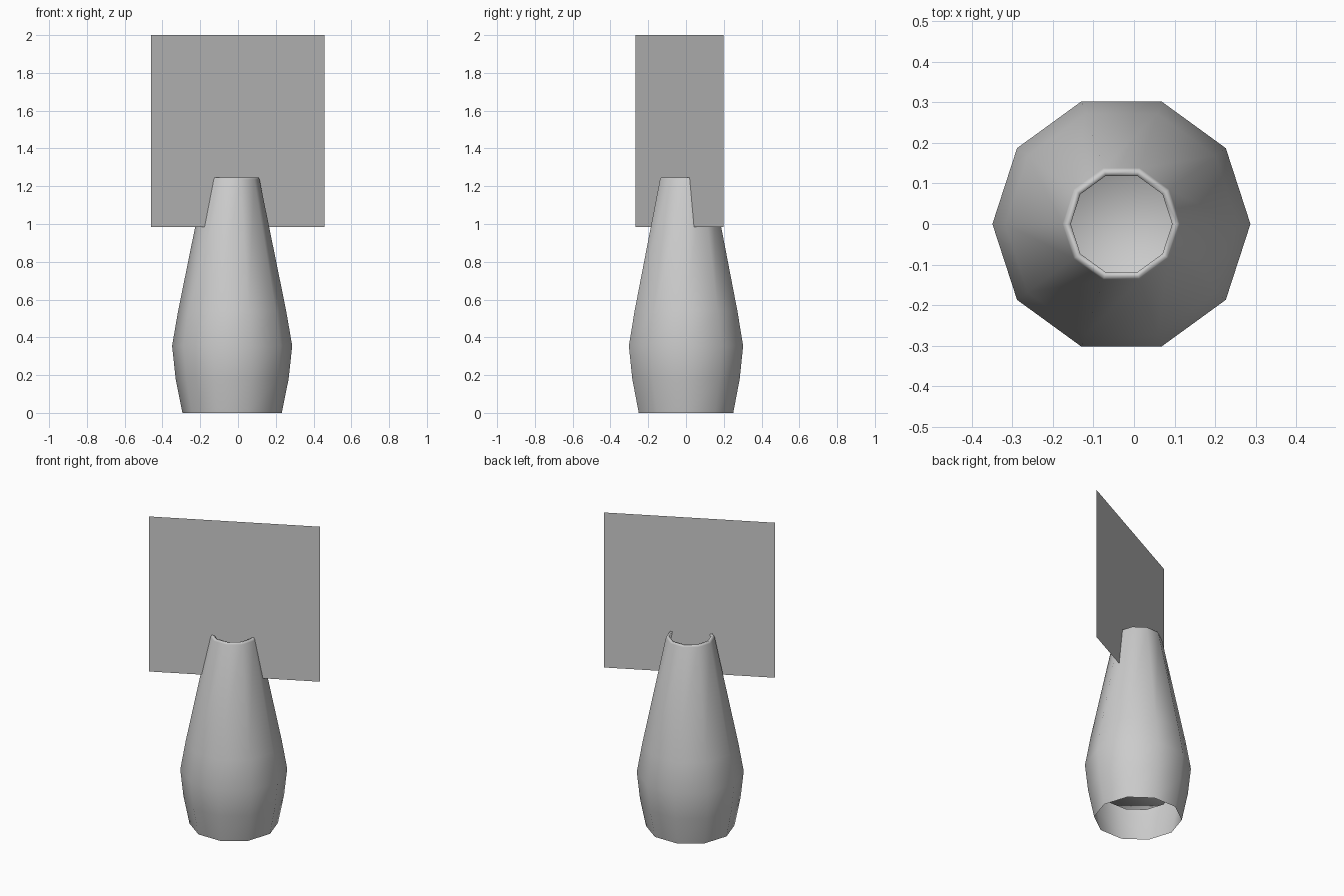
import bpy
import bmesh
from math import cos, sin, tau

if "Cube" in bpy.data.objects:
    bpy.data.objects.remove(bpy.data.objects["Cube"])

SIDES = 10


def make_object(name, bm):
    mesh = bpy.data.meshes.new(name)
    bm.to_mesh(mesh)
    bm.free()
    obj = bpy.data.objects.new(name, mesh)
    bpy.context.collection.objects.link(obj)
    return obj


# Vase: open underside, outer wall, lip, inner wall and raised inner floor
profile = [
    (0.263, 0.0), (0.299, 0.18), (0.318, 0.355), (0.286, 0.54),
    (0.145, 1.235), (0.139, 1.247), (0.125, 1.245),
    (0.265, 0.54), (0.285, 0.36), (0.2, 0.17),
]
bm = bmesh.new()
rings = [
    [bm.verts.new((-0.031 + r * cos(tau * i / SIDES), r * sin(tau * i / SIDES), z))
     for i in range(SIDES)]
    for r, z in profile
]
for low, high in zip(rings, rings[1:]):
    for i in range(SIDES):
        j = (i + 1) % SIDES
        bm.faces.new((low[i], low[j], high[j], high[i]))
bm.faces.new(rings[-1])
for face in bm.faces:
    face.smooth = True
make_object("vase", bm)

# Upright flat card for the flowers, turned across the vase mouth
bm = bmesh.new()
left, right = (-0.46, -0.268), (0.458, 0.198)
bm.faces.new([bm.verts.new((*p, z)) for p, z in
              ((left, 0.983), (right, 0.983), (right, 2.0), (left, 2.0))])
make_object("flower_card", bm)
